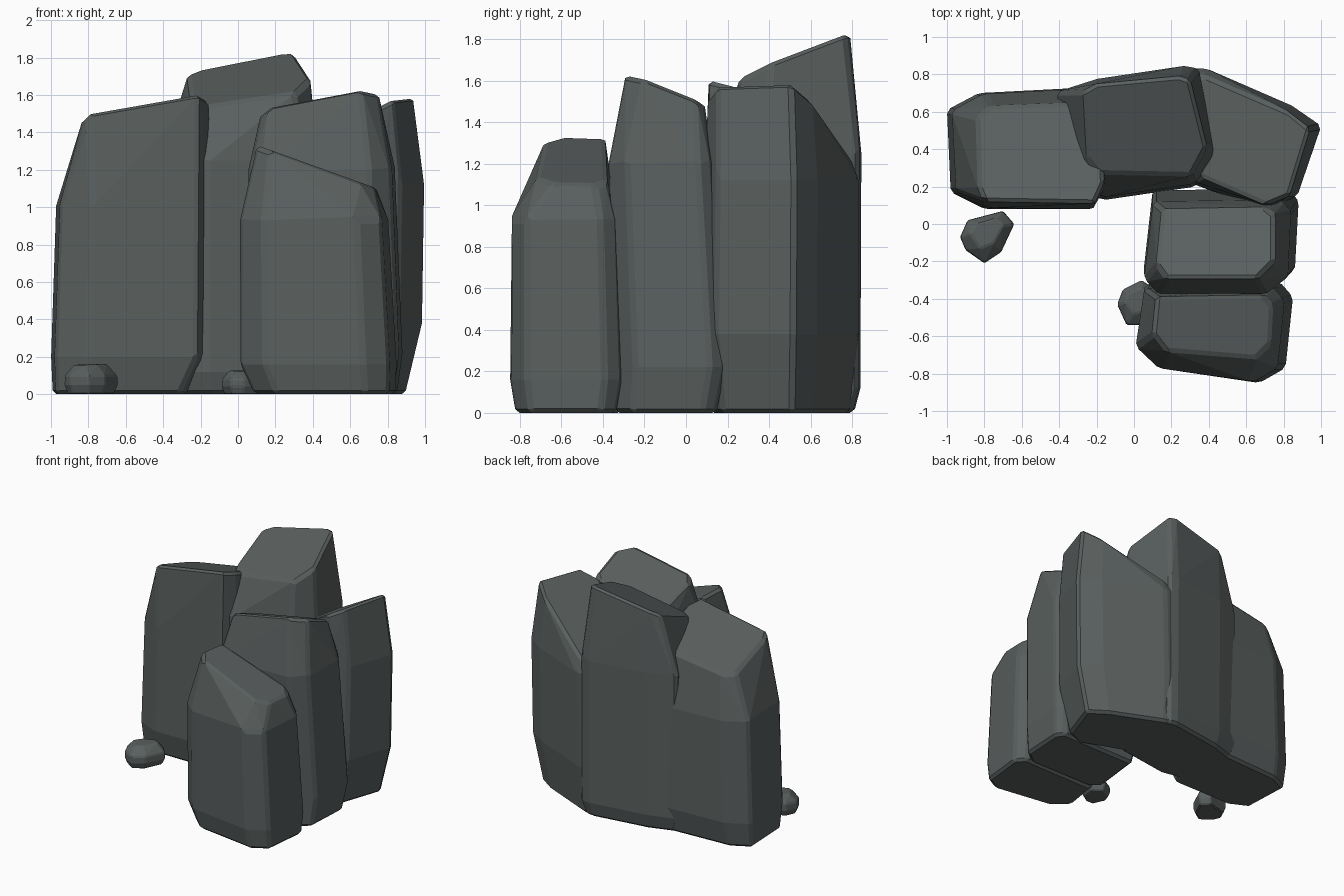
import bpy, bmesh
from mathutils import Vector

stone = bpy.data.materials.new("dark slate grey")
stone.diffuse_color = (0.100, 0.115, 0.113, 1)


def rock(name, wide, top, plane, low, shoulder,
         foot=(0.93, 0, 0), waist=(0.985, 0, 0), bevel=0.02):
    """Convex boulder: base ring, widest ring at low, a ring at shoulder, then a
    taper to a slanted top. plane = (z0, x0, y0, x slope, y slope);
    foot and waist = (scale, x shift, y shift) of the base and shoulder rings."""
    z0, x0, y0, sx, sy = plane
    cx = sum(p[0] for p in wide) / len(wide)
    cy = sum(p[1] for p in wide) / len(wide)
    pts = []
    for (s, dx, dy), z in ((foot, 0), ((1, 0, 0), low), (waist, shoulder)):
        pts += [(cx + (x - cx) * s + dx, cy + (y - cy) * s + dy, z) for x, y in wide]
    pts += [(x, y, z0 + sx * (x - x0) + sy * (y - y0)) for x, y in top]

    bm = bmesh.new()
    for p in pts:
        bm.verts.new(Vector(p))
    hull = bmesh.ops.convex_hull(bm, input=bm.verts[:])
    junk = {g for g in hull["geom_interior"] + hull["geom_unused"]
            if isinstance(g, bmesh.types.BMVert)}
    bmesh.ops.delete(bm, geom=list(junk), context='VERTS')
    bmesh.ops.dissolve_limit(bm, angle_limit=0.05, verts=bm.verts[:], edges=bm.edges[:])
    bmesh.ops.recalc_face_normals(bm, faces=bm.faces[:])
    mesh = bpy.data.meshes.new(name)
    bm.to_mesh(mesh)
    bm.free()
    mesh.materials.append(stone)
    ob = bpy.data.objects.new(name, mesh)
    bpy.context.collection.objects.link(ob)
    # worn edges
    mod = ob.modifiers.new("worn_edges", 'BEVEL')
    mod.width = bevel
    mod.segments = 1
    mod.limit_method = 'ANGLE'
    mod.angle_limit = 0.4
    return ob


# left column
rock("left_rock",
     [(-1.0, 0.61), (-0.83, 0.70), (-0.25, 0.73), (-0.15, 0.60),
      (-0.15, 0.22), (-0.22, 0.08), (-0.80, 0.08), (-0.98, 0.17)],
     [(-0.84, 0.57), (-0.76, 0.63), (-0.25, 0.65), (-0.17, 0.55),
      (-0.16, 0.22), (-0.21, 0.11), (-0.80, 0.12), (-0.83, 0.19)],
     (1.60, -0.2, 0.13, 0.17, -0.33), 0.20, 1.0,
     (0.87, -0.05, 0), (0.985, 0.018, 0.0))

# tall column at the back
rock("back_rock",
     [(-0.42, 0.70), (-0.2, 0.77), (0.27, 0.84), (0.35, 0.83),
      (0.44, 0.36), (0.33, 0.20), (-0.15, 0.13), (-0.34, 0.17)],
     [(-0.27, 0.71), (-0.20, 0.75), (0.24, 0.79), (0.30, 0.77),
      (0.39, 0.41), (0.31, 0.26), (-0.19, 0.27), (-0.25, 0.35)],
     (1.83, 0.27, 0.79, 0.16, 0.42), 0.12, 1.25, (0.91, 0, 0), (0.985, 0, 0.01))

# right column at the back
rock("back_right_rock",
     [(0.28, 0.83), (0.37, 0.83), (0.83, 0.63), (0.99, 0.52),
      (0.86, 0.14), (0.70, 0.07), (0.30, 0.22)],
     [(0.30, 0.79), (0.39, 0.79), (0.83, 0.60), (0.94, 0.51),
      (0.83, 0.15), (0.71, 0.10), (0.36, 0.25)],
     (1.585, 0.93, 0.5, 0.57, -0.14), 0.38, 1.12, (0.89, -0.05, 0), (0.99, 0.015, 0.005))

# column on the right side
rock("right_rock",
     [(0.10, 0.18), (0.83, 0.19), (0.88, 0.12), (0.86, -0.25),
      (0.74, -0.34), (0.13, -0.34), (0.05, -0.26)],
     [(0.15, 0.08), (0.70, 0.09), (0.75, 0.05), (0.75, -0.20),
      (0.66, -0.29), (0.17, -0.29), (0.12, -0.22)],
     (1.605, 0.7, -0.21, 0.19, -0.40), 0.22, 1.2,
     (0.92, 0, -0.02), (0.95, -0.02, -0.045))

# shorter column in front
rock("front_rock",
     [(0.06, -0.32), (0.78, -0.31), (0.85, -0.39), (0.81, -0.77),
      (0.67, -0.85), (0.14, -0.77), (0.01, -0.65)],
     [(0.12, -0.39), (0.69, -0.38), (0.74, -0.44), (0.73, -0.64),
      (0.65, -0.72), (0.17, -0.68), (0.10, -0.59)],
     (1.31, 0.16, -0.6, -0.36, 0.0), 0.16, 0.93,
     (0.90, 0.03, 0), (0.95, -0.025, -0.01))

# loose stones on the ground
rock("left_pebble",
     [(-0.93, -0.07), (-0.89, 0.02), (-0.70, 0.07), (-0.64, 0.0),
      (-0.71, -0.15), (-0.80, -0.21), (-0.90, -0.14)],
     [(-0.88, -0.05), (-0.84, 0.0), (-0.74, 0.03), (-0.70, -0.01),
      (-0.75, -0.10), (-0.82, -0.13)],
     (0.16, -0.8, 0.0, 0.03, 0.02), 0.05, 0.10, (0.85, 0, 0), bevel=0.008)
rock("front_pebble",
     [(-0.09, -0.43), (-0.06, -0.35), (0.04, -0.30), (0.13, -0.36),
      (0.12, -0.48), (0.03, -0.54), (-0.04, -0.54)],
     [(-0.05, -0.42), (-0.03, -0.37), (0.04, -0.34), (0.09, -0.38),
      (0.08, -0.46), (0.0, -0.48)],
     (0.125, 0.0, -0.42, -0.02, 0.02), 0.04, 0.08, (0.85, 0, 0), bevel=0.008)
